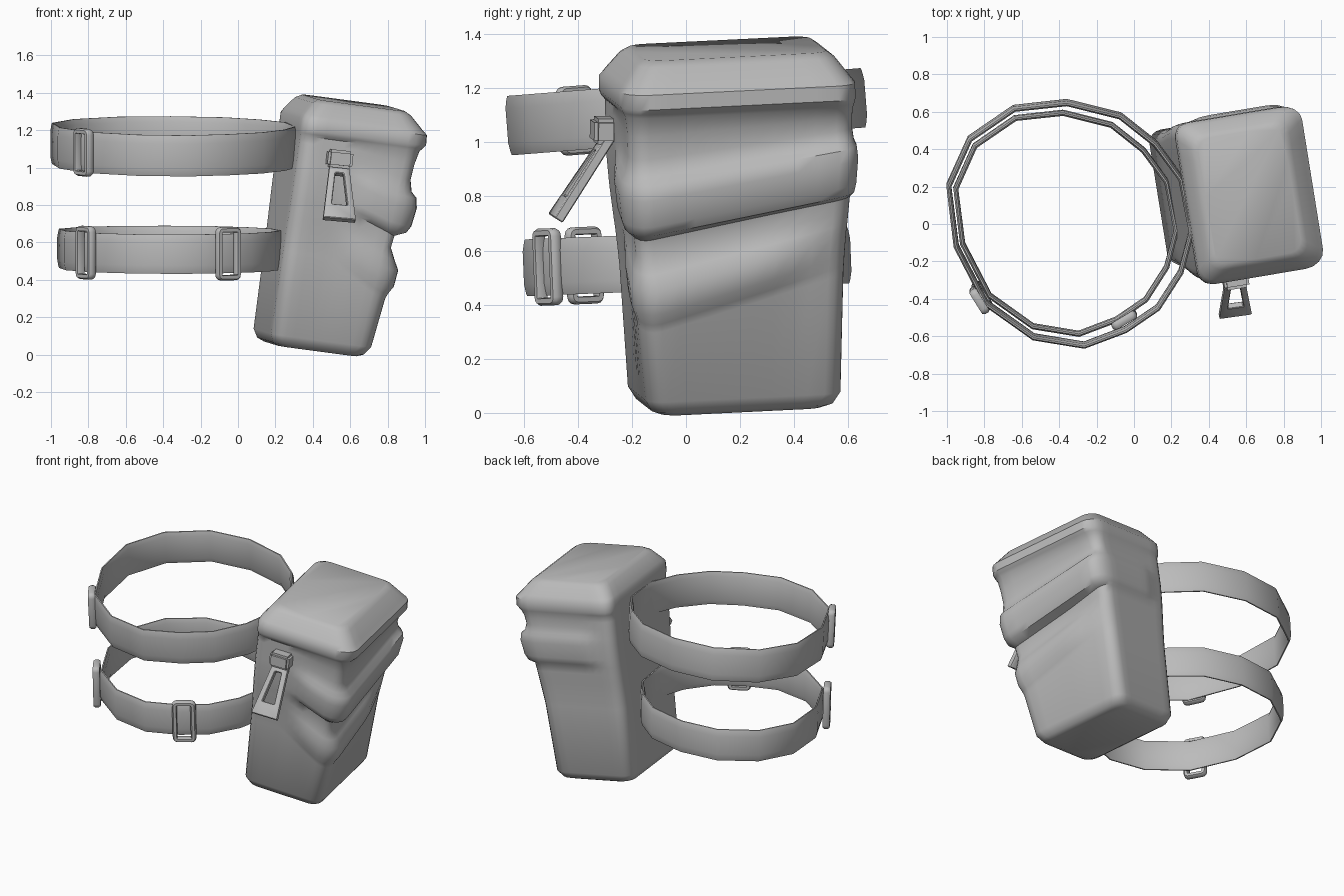
import bpy, bmesh, math
from mathutils import Vector, Matrix

if "Cube" in bpy.data.objects:
    bpy.data.objects.remove(bpy.data.objects["Cube"])

grey = bpy.data.materials.new("plain_grey")
grey.diffuse_color = (0.5, 0.5, 0.5, 1)
grey.use_nodes = True
grey.node_tree.nodes["Principled BSDF"].inputs["Base Color"].default_value = grey.diffuse_color


def finish(name, bm, matrix=Matrix(), angle=40):
    bmesh.ops.recalc_face_normals(bm, faces=bm.faces)
    me = bpy.data.meshes.new(name)
    bm.to_mesh(me)
    bm.free()
    me.transform(matrix)
    me.materials.append(grey)
    ob = bpy.data.objects.new(name, me)
    bpy.context.collection.objects.link(ob)
    bpy.ops.object.select_all(action='DESELECT')
    ob.select_set(True)
    bpy.context.view_layer.objects.active = ob
    bpy.ops.object.shade_smooth_by_angle(angle=math.radians(angle))
    return ob


def loft(rings, closed=False):
    """Skin a list of closed rings; close the ends with caps or join them."""
    bm = bmesh.new()
    vs = [[bm.verts.new(p) for p in ring] for ring in rings]
    n = len(vs[0])
    for i in range(len(vs) if closed else len(vs) - 1):
        a, b = vs[i], vs[(i + 1) % len(vs)]
        for j in range(n):
            k = (j + 1) % n
            bm.faces.new((a[j], a[k], b[k], b[j]))
    if not closed:
        bm.faces.new(vs[0])
        bm.faces.new(vs[-1])
    return bm


def smooth(a, b, x):
    t = min(1, max(0, (x - a) / (b - a)))
    return t * t * (3 - 2 * t)


def rounded_rect(x0, x1, y0, y1, r, seg=3, side=1):
    """Points and outward normals, counter-clockwise."""
    out = []
    corners = [(x1 - r, y0 + r, -90), (x1 - r, y1 - r, 0),
               (x0 + r, y1 - r, 90), (x0 + r, y0 + r, 180)]
    for cx, cy, a0 in corners:
        for i in range(seg + 1):
            a = math.radians(a0 + 90 * i / seg)
            n = Vector((math.cos(a), math.sin(a), 0))
            out.append((Vector((cx, cy, 0)) + n * r, n))
    full = []
    for i, (p, n) in enumerate(out):
        full.append((p, n))
        if i % (seg + 1) == seg:
            q = out[(i + 1) % len(out)][0]
            full += [(p.lerp(q, k / side), n) for k in range(1, side)]
    return full


# Pouch: height, outer reach, fold slope, inset
LEVELS = [(0.0, .54, 0, .055), (.015, .54, 0, .022), (.06, .547, 0, 0),
          (.31, .583, .26, 0), (.34, .595, .26, 0), (.38, .62, .26, 0),
          (.47, .63, .24, 0), (.53, .60, .21, 0), (.59, .572, .19, 0),
          (.66, .582, .165, 0), (.685, .645, .155, 0), (.72, .665, .155, 0),
          (.82, .68, .145, 0), (.875, .67, .135, 0), (.905, .64, .125, 0),
          (.97, .625, .10, 0), (1.06, .635, .05, 0), (1.135, .652, 0, 0),
          (1.15, .667, 0, 0), (1.17, .683, 0, 0), (1.225, .68, 0, 0),
          (1.25, .668, 0, .015), (1.315, .645, 0, .055), (1.335, .635, 0, .08)]


def pouch_ring(z, reach, slope, inset):
    base = .54 + .10 * min(z / 1.1, 1)
    half = .36 + .062 * min(z / .8, 1)
    ring = []
    for p, n in rounded_rect(inset, base - inset, -half + inset, half - inset,
                             .07, 4, 9):
        t = (p.y + half) / (2 * half)
        if z > 1.14:
            w = smooth(-.02, .08, p.x)
        else:
            front, back = smooth(.25, .45, p.x), smooth(.1, .2, p.x)
            w = front + (back - front) * t
        if z < .67:
            w *= 1 - smooth(.55, 1, t)      # lower fold dies out to the back
        rise = slope * 2 * half * t
        rise += slope * 2.2 * min(base - p.x, .35) * (1 - t)
        d = (reach - base) * w
        ring.append((p.x + n.x * d, p.y + n.y * d * (.5 - .2 * t), z + rise))
    return ring


pouch_matrix = (Matrix.Translation((.122, .135, .066))
                @ Matrix.Rotation(math.radians(9.5), 4, 'Z')
                @ Matrix.Rotation(math.radians(7.5), 4, 'Y')
                @ Matrix.Rotation(math.radians(2.8), 4, 'X'))
finish("pouch", loft([pouch_ring(*lv) for lv in LEVELS]), pouch_matrix)


# Straps: faceted, slightly uneven bands with softened edges
OUTLINE = [(-.02, .662), (-.305, .63), (-.545, .465), (-.66, .21), (-.62, -.12),
           (-.46, -.43), (-.20, -.615), (.075, -.66), (.30, -.575), (.475, -.455),
           (.60, -.26), (.657, -.04), (.60, .25), (.46, .44), (.27, .59)]


def strap_matrix(centre, tilt):
    return Matrix.Translation(centre) @ Matrix.Rotation(math.radians(tilt), 4, 'X')


def strap(name, scale, height, matrix):
    h = height / 2
    section = [(-.014, -h), (-.024, -h + .03), (-.024, h - .03), (-.014, h),
               (-.006, h), (-.002, h - .012), (.004, h - .045),
               (.004, -h + .045), (-.002, -h + .012), (-.006, -h)]
    rings = []
    for x, y in OUTLINE:
        p = Vector((x, y))
        d = p.normalized()
        rings.append([(*(p * scale + d * r), z) for r, z in section])
    finish(name, loft(rings, True), matrix)


upper = strap_matrix((-.34, 0, 1.113), 4.5)
lower = strap_matrix((-.362, .003, .56), 2.3)
strap("upper_strap", 1, .22, upper)
strap("lower_strap", .91, .21, lower)


# Buckles: rounded rectangular frames standing around the strap
def buckle(name, radius, degrees, height, matrix, turn=0):
    path = rounded_rect(-.074, .074, -height / 2, height / 2, .03, 3)
    rings = []
    for p, n in path:
        ring = []
        for inward, depth in ((0, -.01), (0, .01), (.008, .022), (.026, .022),
                              (.034, .01), (.034, -.01), (.026, -.022), (.008, -.022)):
            q = p - n * min(inward, .029 if n.x and n.y else 1)
            ring.append((depth, q.x, q.y))
        rings.append(ring)
    place = (matrix @ Matrix.Rotation(math.radians(degrees), 4, 'Z')
             @ Matrix.Translation((radius, 0, 0))
             @ Matrix.Rotation(math.radians(turn), 4, 'Z'))
    finish(name, loft(rings, True), place)


buckle("upper_buckle", .635, 220, .255, upper, -8)
buckle("lower_side_buckle", .59, 220, .285, lower, -8)
buckle("lower_front_buckle", .60, 301, .285, lower)

# Clasp block on the pouch front
bm = bmesh.new()
bmesh.ops.create_cube(bm, size=1)
bmesh.ops.scale(bm, vec=(.135, .085, .095), verts=bm.verts)
bmesh.ops.bevel(bm, geom=bm.edges[:], offset=.014, segments=2, affect='EDGES')
finish("clasp_block", bm, Matrix.Translation((.543, -.305, 1.045))
       @ Matrix.Rotation(math.radians(9), 4, 'Z')
       @ Matrix.Rotation(math.radians(6), 4, 'Y'))

# Hanging pull tab: a trapezoid plate with a trapezoid opening
outer = [(-.088, -.36), (.088, -.36), (.05, 0), (-.05, 0)]
inner = [(-.042, -.27), (.042, -.27), (.022, -.07), (-.022, -.07)]
rings = []
for (ox, oz), (ix, iz) in zip(outer, inner):
    rings.append([(ox, -.018, oz), (ox, .018, oz), (ix, .018, iz), (ix, -.018, iz)])
bm = loft(rings, True)
bmesh.ops.bevel(bm, geom=bm.edges[:], offset=.004, segments=1, affect='EDGES')
finish("pull_tab", bm, Matrix.Translation((.54, -.285, 1.02))
       @ Matrix.Rotation(math.radians(8), 4, 'Z')
       @ Matrix.Rotation(math.radians(5), 4, 'Y')
       @ Matrix.Rotation(math.radians(-33), 4, 'X'))
